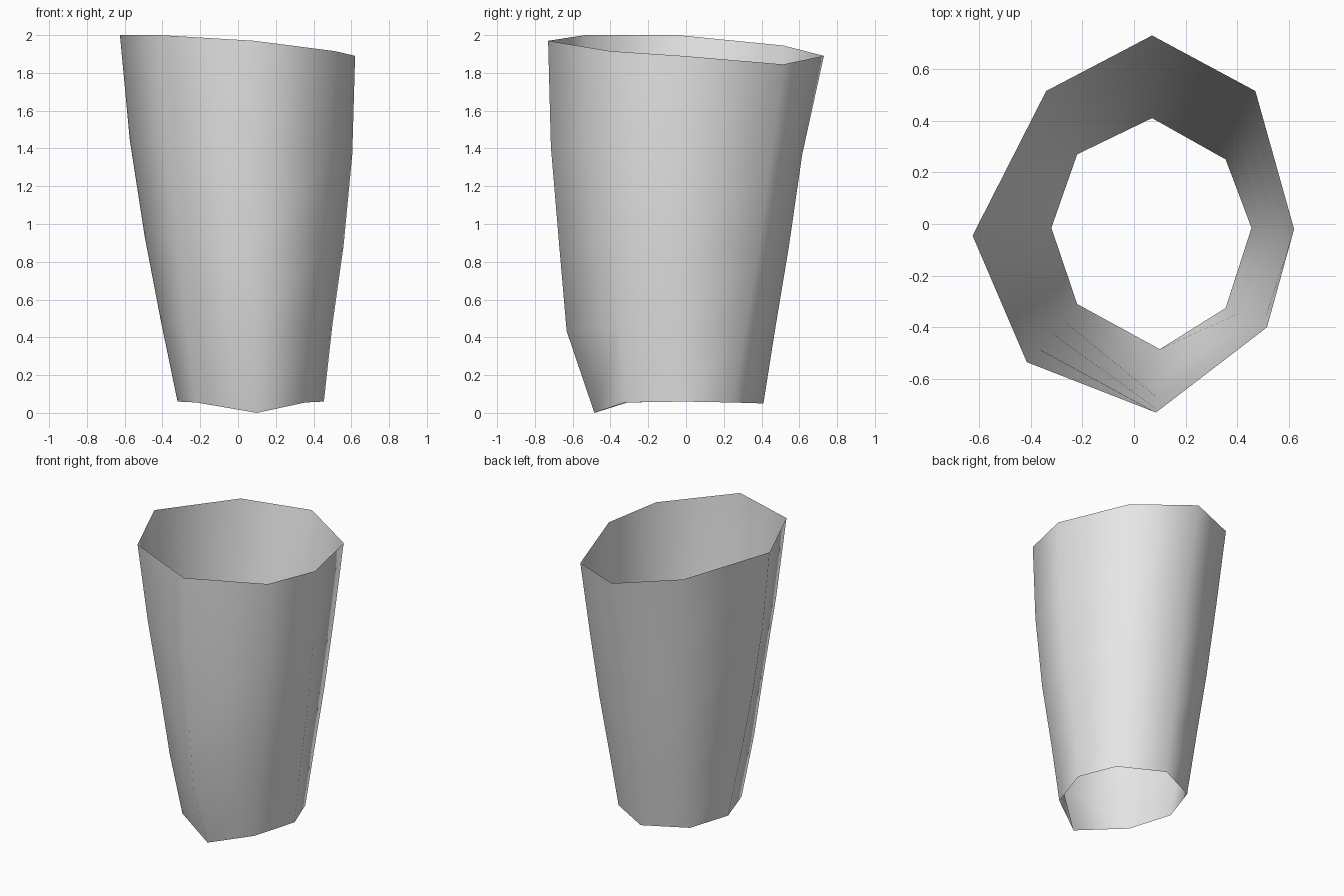
import bpy

# One column per corner: bottom point, top point, outward bulge of the three middle rings
COLUMNS = [
    ((0.07, 0.41, 0.05), (0.07, 0.73, 1.89), (0.20, 0.42, 0.64)),
    ((0.355, 0.25, 0.055), (0.47, 0.515, 1.845), (0.24, 0.50, 0.75)),
    ((0.455, -0.015, 0.06), (0.62, -0.02, 1.89), (0.27, 0.63, 0.91)),
    ((0.355, -0.325, 0.055), (0.515, -0.40, 1.915), (0.30, 0.65, 0.90)),
    ((0.10, -0.485, 0.0), (0.085, -0.73, 1.97), (0.60, 0.76, 0.94)),
    ((-0.22, -0.31, 0.055), (-0.415, -0.535, 2.0), (0.28, 0.50, 0.77)),
    ((-0.32, -0.015, 0.06), (-0.625, -0.045, 2.0), (0.29, 0.57, 0.83)),
    ((-0.22, 0.27, 0.055), (-0.34, 0.515, 1.945), (0.24, 0.50, 0.75)),
]
HEIGHTS = (0.0, 0.22, 0.45, 0.715, 1.0)
N = len(COLUMNS)

# Rings of the open tube, from bottom to top
verts = []
for ring, h in enumerate(HEIGHTS):
    for low, high, bulge in COLUMNS:
        f = (0.0, *bulge, 1.0)[ring]
        verts.append((low[0] + (high[0] - low[0]) * f,
                      low[1] + (high[1] - low[1]) * f,
                      low[2] + (high[2] - low[2]) * h))

# Columns run clockwise seen from above, so this winding faces outward
faces = []
for r in range(len(HEIGHTS) - 1):
    for i in range(N):
        j = (i + 1) % N
        faces.append((r * N + j, r * N + i, (r + 1) * N + i, (r + 1) * N + j))

mesh = bpy.data.meshes.new("tapered_sleeve")
mesh.from_pydata(verts, [], faces)
mesh.shade_smooth()

# Plain grey surface
grey = bpy.data.materials.new("light_grey")
grey.diffuse_color = (0.8, 0.8, 0.8, 1.0)
mesh.materials.append(grey)

sleeve = bpy.data.objects.new("tapered_sleeve", mesh)
bpy.context.collection.objects.link(sleeve)
